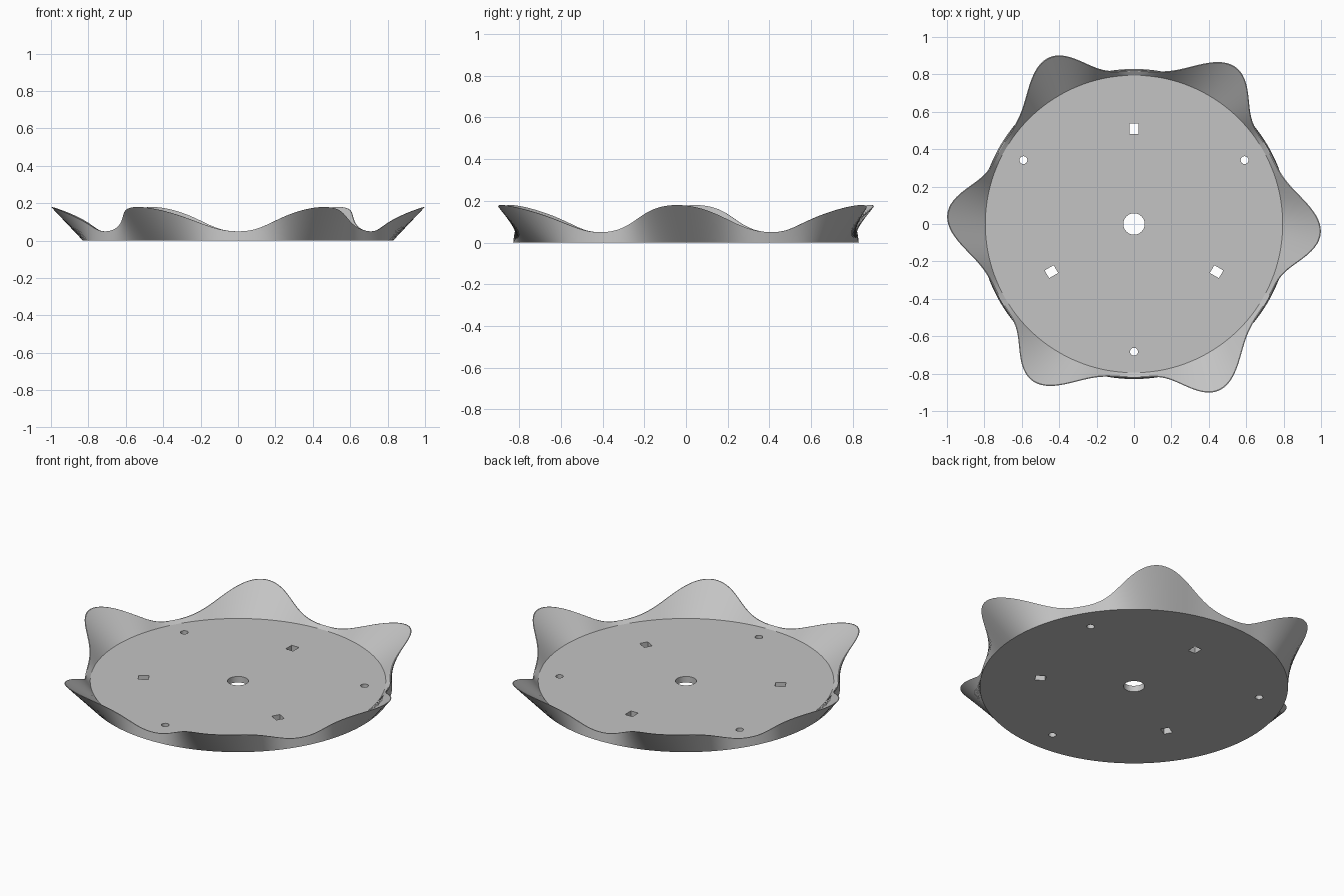
import bpy
import bmesh
from math import cos, sin, pi, radians

if "Cube" in bpy.data.objects:
    bpy.data.objects.remove(bpy.data.objects["Cube"], do_unlink=True)

SEGMENTS = 288
WAVES = 6
FLOOR = 0.036

grey = bpy.data.materials.new("light grey")
grey.use_nodes = True
colour = (0.55, 0.55, 0.55, 1)
grey.diffuse_color = colour
grey.node_tree.nodes["Principled BSDF"].inputs["Base Color"].default_value = colour


def make_object(name, bm):
    bmesh.ops.recalc_face_normals(bm, faces=bm.faces[:])
    mesh = bpy.data.meshes.new(name)
    bm.to_mesh(mesh)
    bm.free()
    mesh.materials.append(grey)
    obj = bpy.data.objects.new(name, mesh)
    bpy.context.collection.objects.link(obj)
    return obj


def rim_point(angle, inset):
    """Wavy rim: six flared tips, each leaning a little clockwise."""
    u = (1 + cos(WAVES * angle)) / 2
    radius = 0.822 + 0.178 * u ** 2.2 - inset
    turned = angle - radians(2.5) * u
    return radius * cos(turned), radius * sin(turned), 0.05 + 0.13 * u ** 1.15


def circle_point(angle, radius, z):
    return radius * cos(angle), radius * sin(angle), z


# Dish: flat underside, flared outer wall, thin rim, inner wall, flat floor
bm = bmesh.new()
rings = [[], [], [], []]
for i in range(SEGMENTS):
    a = 2 * pi * i / SEGMENTS
    points = (circle_point(a, 0.829, 0), rim_point(a, 0),
              rim_point(a, 0.005), circle_point(a, 0.795, FLOOR))
    for ring, point in zip(rings, points):
        ring.append(bm.verts.new(point))
for lower, upper in zip(rings, rings[1:]):
    for i in range(SEGMENTS):
        j = (i + 1) % SEGMENTS
        bm.faces.new((lower[i], lower[j], upper[j], upper[i]))
bm.faces.new(rings[0])
bm.faces.new(rings[-1])
dish = make_object("wavy_dish", bm)


# Holes: centre bore, three round holes and three square slots
def add_hole(bm, distance, angle, radius, sides):
    made = bmesh.ops.create_cone(bm, cap_ends=True, segments=sides,
                                 radius1=radius, radius2=radius, depth=0.3)["verts"]
    if sides == 4:
        # Square off with the radial direction, slightly longer along it
        for v in made:
            v.co.x, v.co.y = (0.028 if v.co.x + v.co.y > 0 else -0.028,
                              0.024 if v.co.y - v.co.x > 0 else -0.024) \
                if abs(abs(v.co.x) - abs(v.co.y)) > 0.001 else \
                (0.028 if v.co.x > 0 else -0.028, 0.024 if v.co.y > 0 else -0.024)
    for v in made:
        x = v.co.x + distance
        v.co.x, v.co.y = (x * cos(angle) - v.co.y * sin(angle),
                          x * sin(angle) + v.co.y * cos(angle))


bm = bmesh.new()
add_hole(bm, 0, 0, 0.057, 48)
for k in range(3):
    turn = 2 * pi * k / 3
    add_hole(bm, 0.683, pi / 6 + turn, 0.021, 32)
    add_hole(bm, 0.51, pi / 2 + turn, 0.035, 4)
cutter = make_object("hole_cutter", bm)
cutter.hide_render = True

cut = dish.modifiers.new("holes", "BOOLEAN")
cut.operation = "DIFFERENCE"
cut.solver = "EXACT"
cut.object = cutter

bpy.ops.object.select_all(action="DESELECT")
dish.select_set(True)
bpy.context.view_layer.objects.active = dish
bpy.ops.object.modifier_apply(modifier=cut.name)
bpy.data.objects.remove(cutter, do_unlink=True)
bpy.ops.object.shade_smooth_by_angle(angle=radians(25))
